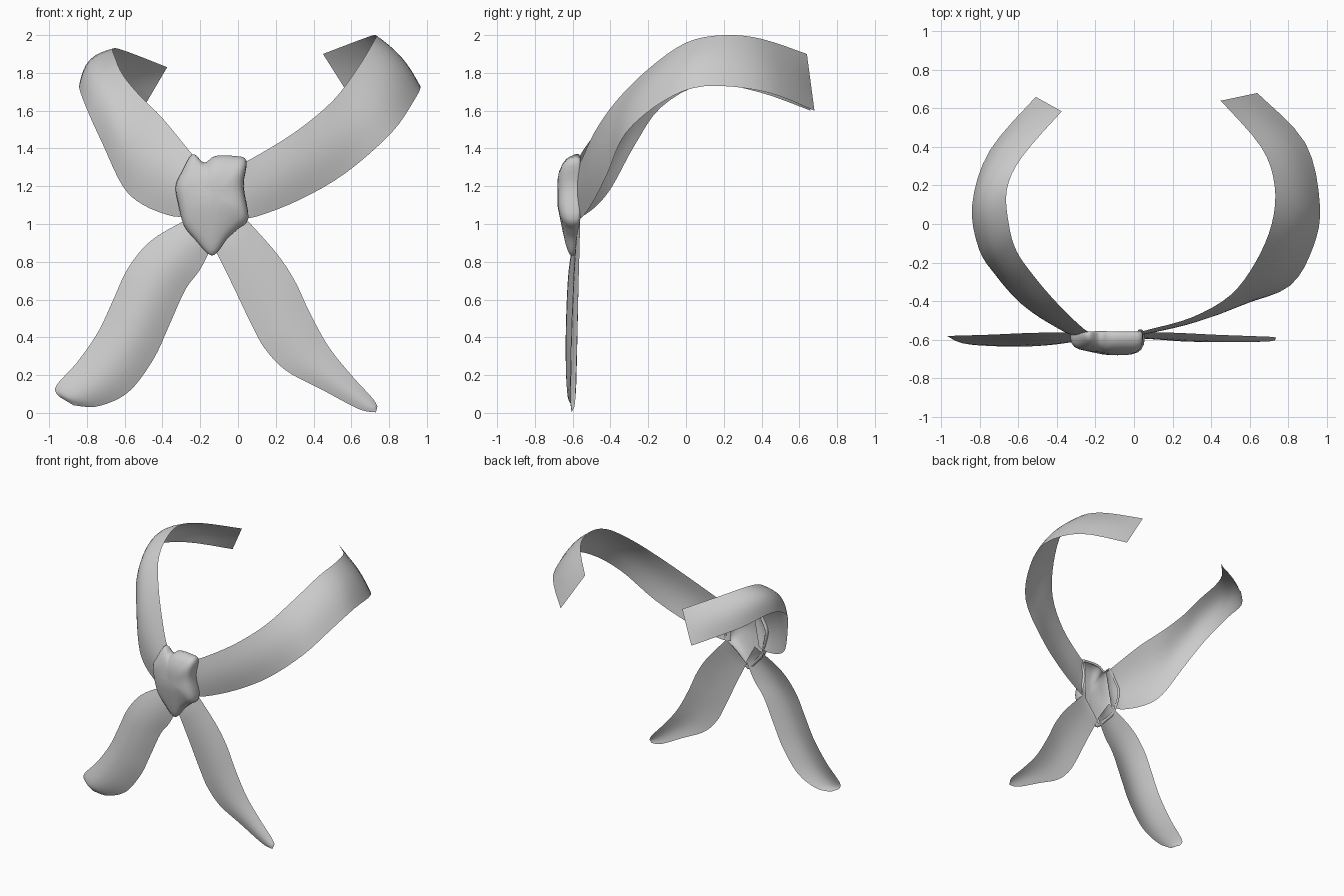
import bpy, bmesh, math
from mathutils import Vector

if "Cube" in bpy.data.objects:
    bpy.data.objects.remove(bpy.data.objects["Cube"], do_unlink=True)

cloth = bpy.data.materials.new("grey cloth")
cloth.use_nodes = True
cloth.diffuse_color = (0.6, 0.6, 0.6, 1)
cloth.node_tree.nodes["Principled BSDF"].inputs["Base Color"].default_value = (0.6, 0.6, 0.6, 1)


def spline(points, count, closed=False):
    """Sample a Catmull-Rom curve evenly through the points."""
    pts = [Vector(p) for p in points]
    n = len(pts)
    spans = n if closed else n - 1

    def at(i):
        return pts[i % n] if closed else pts[max(0, min(n - 1, i))]
    out = []
    for k in range(count):
        u = k * spans / (count if closed else count - 1)
        i = min(int(u), spans - 1)
        t = u - i
        a, b, c, d = at(i - 1), at(i), at(i + 1), at(i + 2)
        out.append(0.5 * (2 * b + (c - a) * t + (2 * a - 5 * b + 4 * c - d) * t ** 2
                          + (3 * b - a - 3 * c + d) * t ** 3))
    return out


def finish(name, bm):
    mesh = bpy.data.meshes.new(name)
    bm.to_mesh(mesh)
    bm.free()
    mesh.materials.append(cloth)
    for poly in mesh.polygons:
        poly.use_smooth = True
    obj = bpy.data.objects.new(name, mesh)
    bpy.context.collection.objects.link(obj)


def ribbon(name, edge_a, edge_b, bulge, outward, count=33, across=8):
    """Loft a cloth strip between two edge curves, swelling toward outward(p)."""
    a, b = spline(edge_a, count), spline(edge_b, count)
    bm = bmesh.new()
    rows = []
    for i in range(count):
        j, k = max(i - 1, 0), min(i + 1, count - 1)
        mid = (a[i] + b[i]) / 2
        normal = (a[k] + b[k] - a[j] - b[j]).cross(b[i] - a[i]).normalized()
        if normal.dot(outward(mid)) < 0:
            normal.negate()
        fade = math.sqrt(max(0, math.sin(math.pi * i / (count - 1))))
        row = []
        for s in range(across + 1):
            t = s / across
            swell = bulge * fade * math.sin(math.pi * t)
            row.append(bm.verts.new(a[i].lerp(b[i], t) + normal * swell))
        rows.append(row)
    for r, q in zip(rows, rows[1:]):
        for s in range(across):
            bm.faces.new((r[s], r[s + 1], q[s + 1], q[s]))
    bm.normal_update()
    facing = sum(f.normal.dot(outward(f.calc_center_median())) for f in bm.faces)
    if facing < 0:
        bmesh.ops.reverse_faces(bm, faces=list(bm.faces))
    finish(name, bm)


def away(p):
    return Vector((p.x, p.y, 0.2))


def forward(p):
    return Vector((0, -1, 0))


# Neck bands: upper edge, then lower edge
ribbon("left_neck_band",
       [(0, -.57, 1.32), (.07, -.55, 1.345), (.3, -.485, 1.485), (.5, -.37, 1.65), (.63, -.2, 1.82),
        (.715, 0, 1.96), (.73, .2, 2.0), (.66, .4, 1.98), (.45, .64, 1.9)],
       [(0, -.57, 1.03), (.1, -.545, 1.04), (.33, -.485, 1.13), (.57, -.415, 1.27), (.81, -.32, 1.48),
        (.93, -.12, 1.65), (.965, .1, 1.73), (.89, .42, 1.70), (.64, .68, 1.6)],
       0.03, away)
ribbon("right_neck_band",
       [(-.2, -.57, 1.32), (-.26, -.545, 1.39), (-.4, -.41, 1.56), (-.52, -.27, 1.68),
        (-.61, -.14, 1.79), (-.65, 0, 1.88), (-.66, .18, 1.93), (-.58, .35, 1.91), (-.375, .585, 1.83)],
       [(-.25, -.57, 1.05), (-.34, -.55, 1.04), (-.5, -.47, 1.1), (-.61, -.39, 1.2),
        (-.715, -.27, 1.42), (-.805, -.13, 1.62), (-.84, .1, 1.74), (-.75, .38, 1.7), (-.51, .66, 1.6)],
       0.058, away)


# Hanging tails: outlines in the front plane, drifting forward toward the tip
def hang(outline, y0, y1):
    last = len(outline) - 1
    return [(x, y0 + (y1 - y0) * i / last, z) for i, (x, z) in enumerate(outline)]


ribbon("right_tail",
       hang([(-.22, 1.05), (-.45, .92), (-.58, .77), (-.66, .6), (-.74, .43), (-.85, .27),
             (-.965, .14), (-.945, .085)], -.56, -.585),
       hang([(-.13, .9), (-.2, .76), (-.28, .65), (-.37, .45), (-.45, .28), (-.58, .11),
             (-.74, .035), (-.87, .04)], -.58, -.6),
       0.055, forward)
ribbon("left_tail",
       hang([(-.13, .88), (-.03, .68), (.08, .45), (.15, .33), (.26, .22), (.45, .12),
             (.64, .02), (.73, .003)], -.585, -.605),
       hang([(.03, 1.04), (.2, .85), (.3, .7), (.38, .53), (.48, .35), (.6, .2),
             (.71, .08), (.738, .035)], -.56, -.59),
       0.025, forward)

# Knot: domed shell, open at the back with a turned-in lip
outline = [(-.24, 1.37), (-.18, 1.325), (-.12, 1.36), (-.02, 1.36), (.045, 1.335), (.03, 1.2),
           (.055, 1.03), (-.005, .97), (-.06, .92), (-.115, .845), (-.155, .84), (-.22, .91),
           (-.285, .99), (-.315, 1.1), (-.33, 1.2), (-.295, 1.28)]
centre = Vector((-.12, 1.15))


def knot_y(x, z, height):
    """Back rim leans forward at the bottom; the front is deepest mid-height."""
    low = min(1, max(0, (1.1 - z) / .26))
    high = max(0, (z - 1.2) / .16)
    side = 1 / (1 + math.exp((x + .2) / .03))
    fold = math.exp(-((x + .195) / .035) ** 2) * max(0, min(1, (z - 1.15) / .2))
    back = -.548 - .04 * low - .01 * high
    depth = .13 - .085 * low - .045 * high ** 2 - .022 * side * (1 - low) - .025 * fold
    return back - height * depth


bm = bmesh.new()
rim = spline(outline, 64, closed=True)
rings = []
for scale, height in [(.9, .12), (.96, 0), (1, .15), (1, .4), (.98, .62), (.91, .82),
                      (.8, .93), (.6, 1), (.4, 1.02), (.2, 1.03)]:
    ring = []
    for p in rim:
        q = centre + (p - centre) * scale
        ring.append(bm.verts.new((q.x, knot_y(q.x, q.y, height), q.y)))
    rings.append(ring)
for r, q in zip(rings, rings[1:]):
    for i in range(64):
        j = (i + 1) % 64
        bm.faces.new((r[i], r[j], q[j], q[i]))
tip = bm.verts.new((centre.x, knot_y(centre.x, centre.y, 1.03), centre.y))
for i in range(64):
    bm.faces.new((rings[-1][i], rings[-1][(i + 1) % 64], tip))
bm.normal_update()
if tip.normal.y > 0:
    bmesh.ops.reverse_faces(bm, faces=list(bm.faces))
finish("knot", bm)
